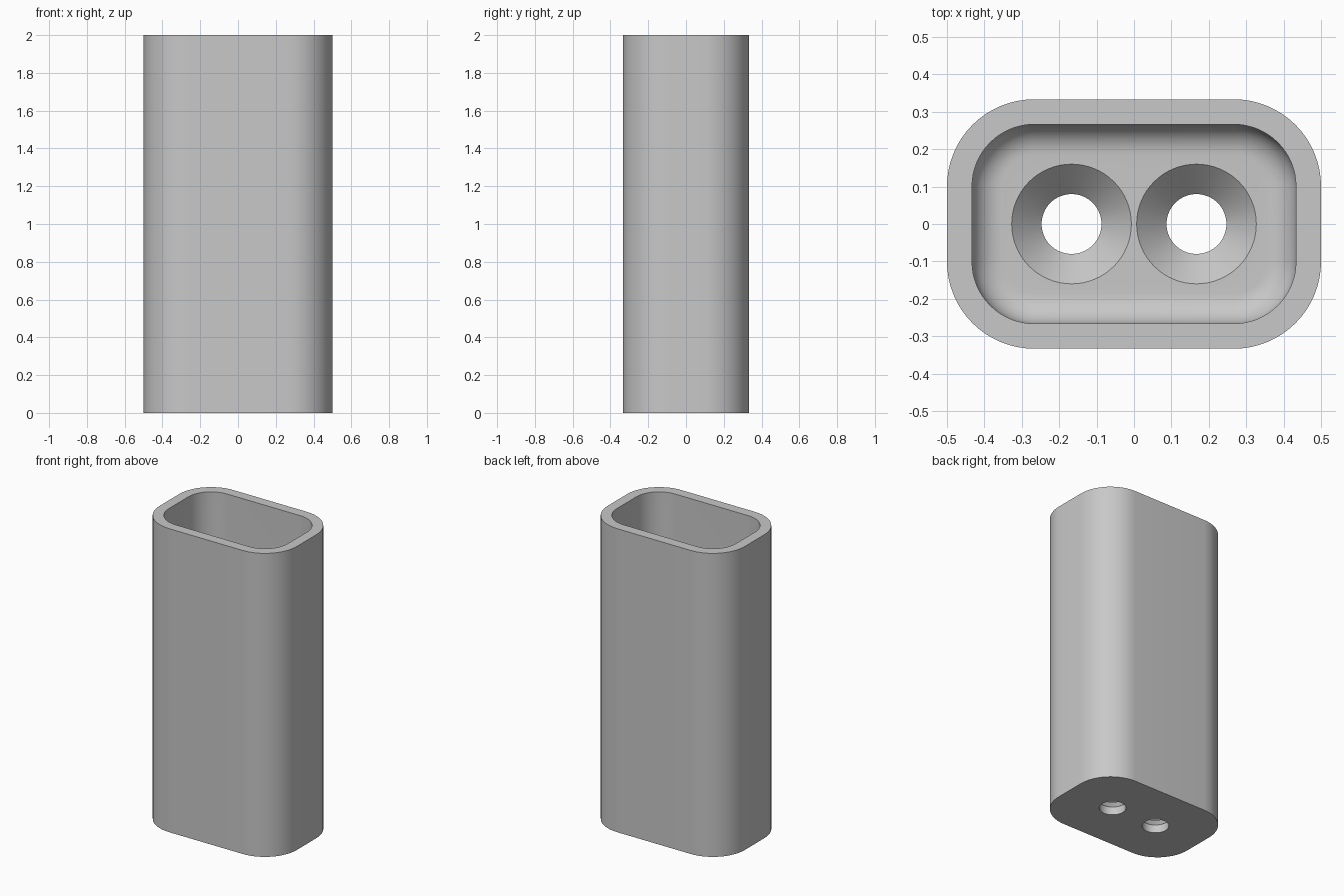
import bpy
import bmesh
import math

cube = bpy.data.objects.get("Cube")
if cube:
    bpy.data.objects.remove(cube, do_unlink=True)

HEIGHT, HALF_X, HALF_Y = 2.0, 0.5, 1 / 3
WALL, FLOOR, FILLET, CORNER = 0.067, 0.133, 0.08, 0.233
HOLE_X, HOLE_R, SINK_R = 0.167, 0.08, 0.16
CORNER_STEPS, FILLET_STEPS, HOLE_SIDES = 16, 10, 64

grey = bpy.data.materials.new("light grey")
grey.use_nodes = True
grey.diffuse_color = (0.58, 0.58, 0.58, 1)
grey.node_tree.nodes["Principled BSDF"].inputs["Base Color"].default_value = grey.diffuse_color


def rounded_rectangle(inset, z):
    """Outline moved inwards by inset, at height z."""
    r = CORNER - inset
    cx, cy = HALF_X - CORNER, HALF_Y - CORNER
    points = []
    for i, (sx, sy) in enumerate([(1, 1), (-1, 1), (-1, -1), (1, -1)]):
        for k in range(CORNER_STEPS + 1):
            a = math.pi / 2 * (i + k / CORNER_STEPS)
            points.append((sx * cx + r * math.cos(a), sy * cy + r * math.sin(a), z))
    return points


def circle(x, r, z):
    steps = [2 * math.pi * k / HOLE_SIDES for k in range(HOLE_SIDES)]
    return [(x + r * math.cos(a), r * math.sin(a), z) for a in steps]


def loft(name, outlines):
    """Closed solid through a stack of outlines with flat end caps."""
    bm = bmesh.new()
    rings = [[bm.verts.new(p) for p in outline] for outline in outlines]
    for low, high in zip(rings, rings[1:]):
        n = len(low)
        for i in range(n):
            j = (i + 1) % n
            bm.faces.new((low[i], low[j], high[j], high[i]))
    bm.faces.new(rings[0][::-1])
    bm.faces.new(rings[-1])
    bmesh.ops.recalc_face_normals(bm, faces=bm.faces)
    mesh = bpy.data.meshes.new(name)
    bm.to_mesh(mesh)
    bm.free()
    mesh.materials.append(grey)
    obj = bpy.data.objects.new(name, mesh)
    bpy.context.collection.objects.link(obj)
    return obj


# Sleeve: outer wall, rim, inner wall and filleted floor
outlines = [rounded_rectangle(0, 0), rounded_rectangle(0, HEIGHT), rounded_rectangle(WALL, HEIGHT)]
for k in range(FILLET_STEPS + 1):
    a = math.pi / 2 * k / FILLET_STEPS
    outlines.append(rounded_rectangle(WALL + FILLET * (1 - math.cos(a)),
                                      FLOOR + FILLET * (1 - math.sin(a))))
body = loft("sleeve_body", outlines)
bpy.context.view_layer.objects.active = body
body.select_set(True)

# Two countersunk screw holes through the floor
sink_start = FLOOR - (SINK_R - HOLE_R)
for side in (-1, 1):
    x = side * HOLE_X
    cutter = loft("hole_cutter", [circle(x, HOLE_R, -0.05), circle(x, HOLE_R, sink_start),
                                  circle(x, SINK_R, FLOOR), circle(x, SINK_R, FLOOR + 0.05)])
    cutter.hide_render = True
    cut = body.modifiers.new("screw_hole", 'BOOLEAN')
    cut.operation = 'DIFFERENCE'
    cut.solver = 'EXACT'
    cut.object = cutter
    bpy.ops.object.modifier_apply(modifier=cut.name)
    bpy.data.objects.remove(cutter, do_unlink=True)

bpy.ops.object.shade_smooth_by_angle(angle=math.radians(30))
